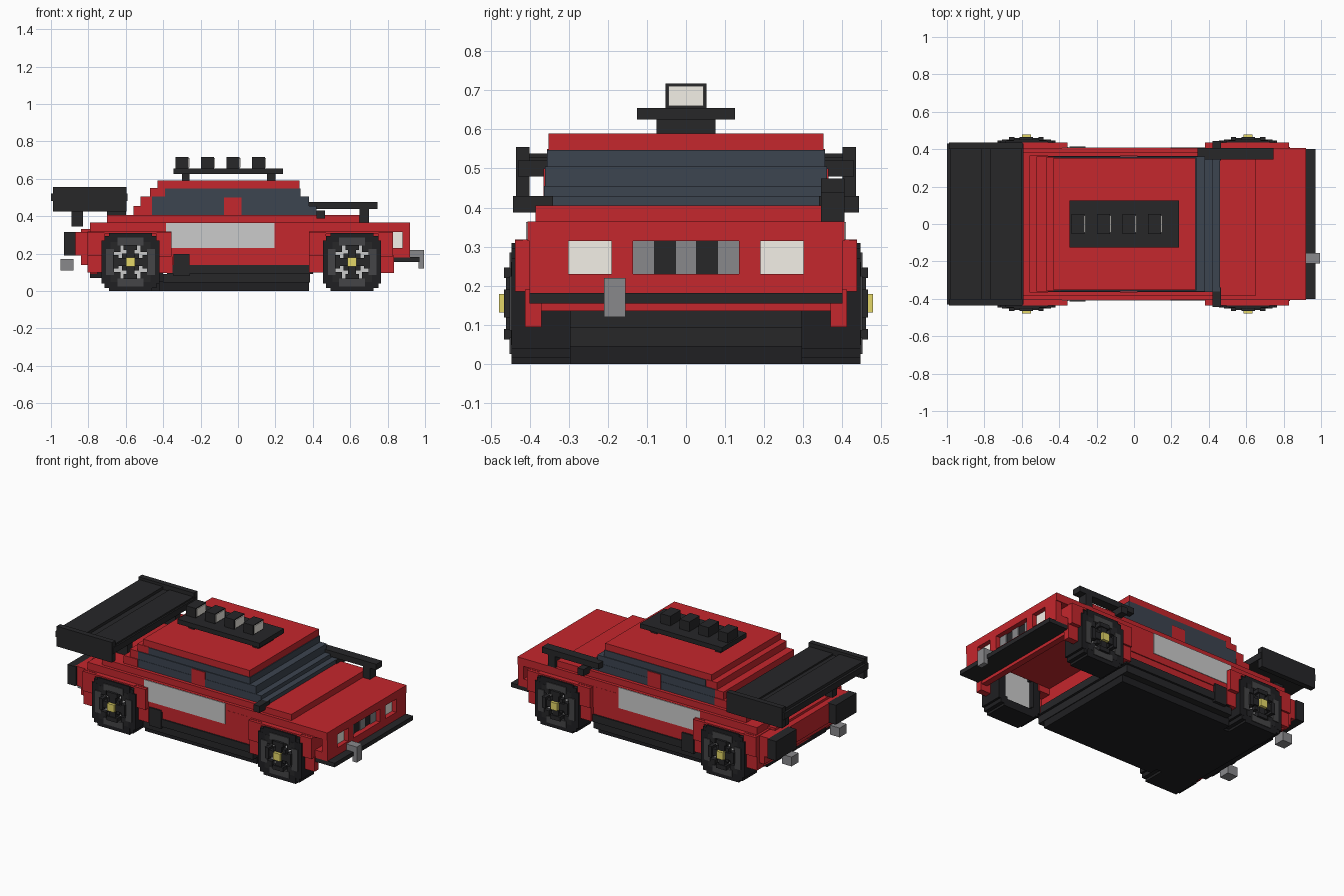
import bpy, bmesh


def mat(name, c):
    m = bpy.data.materials.new(name)
    m.diffuse_color = (*c, 1)
    return m


RED = mat("red_paint", (0.56, 0.02, 0.026))
BLACK = mat("black_plastic", (0.02, 0.02, 0.022))
RUBBER = mat("rubber", (0.014, 0.014, 0.016))
GLASS = mat("glass", (0.045, 0.058, 0.08))
RIM = mat("rim_grey", (0.06, 0.06, 0.063))
GREY = mat("grey", (0.25, 0.25, 0.26))
SILVER = mat("silver", (0.55, 0.55, 0.55))
WHITE = mat("lamp_white", (0.9, 0.87, 0.8))
YELLOW = mat("hub_yellow", (0.78, 0.68, 0.14))


def part(name, m, boxes, mirror=False):
    """Boxes are x0, x1, y0, y1, z0, z1; mirror copies across y = 0."""
    bm = bmesh.new()
    todo = list(boxes)
    if mirror:
        todo += [(a, b, -d, -c, e, f) for a, b, c, d, e, f in boxes]
    for a, b, c, d, e, f in todo:
        vs = bmesh.ops.create_cube(bm, size=1)["verts"]
        for v in vs:
            v.co = ((a + b) / 2 + v.co.x * (b - a),
                    (c + d) / 2 + v.co.y * (d - c),
                    (e + f) / 2 + v.co.z * (f - e))
    me = bpy.data.meshes.new(name)
    bm.to_mesh(me)
    bm.free()
    me.materials.append(m)
    ob = bpy.data.objects.new(name, me)
    bpy.context.collection.objects.link(ob)
    return ob


# Main body tub and deck layers
part("body_core", RED, [
    (-0.84, -0.35, -0.29, 0.29, 0.14, 0.33),
    (-0.36, 0.39, -0.40, 0.40, 0.14, 0.34),
    (0.38, 0.83, -0.29, 0.29, 0.23, 0.33)])
part("body_deck", RED, [
    (-0.79, 0.92, -0.405, 0.405, 0.315, 0.365),
    (-0.70, 0.65, -0.385, 0.385, 0.36, 0.405)])
part("door_steps", RED, [
    (-0.36, 0.39, 0.39, 0.406, 0.185, 0.32)], True)
part("rear_panel", RED, [
    (-0.88, -0.72, -0.40, 0.40, 0.19, 0.315),
    (-0.84, -0.72, -0.40, 0.40, 0.14, 0.20),
    (-0.79, -0.75, -0.40, 0.40, 0.09, 0.15)])

# Wheel arches with stepped openings
for name, cx in (("front_arch", 0.61), ("rear_arch", -0.575)):
    part(name, RED, [
        (cx - 0.23, cx + 0.22, 0.29, 0.418, 0.285, 0.318),
        (cx - 0.23, cx - 0.14, 0.29, 0.437, 0.19, 0.316),
        (cx - 0.23, cx - 0.155, 0.36, 0.425, 0.10, 0.19),
        (cx + 0.14, cx + 0.22, 0.29, 0.437, 0.185, 0.316),
        (cx + 0.15, cx + 0.225, 0.37, 0.412, 0.095, 0.19),
        (cx - 0.14, cx + 0.14, 0.29, 0.437, 0.305, 0.318)], True)

# Stepped cabin: rear pillars, roof and glass
part("rear_hatch", RED, [
    (-0.56, -0.46, -0.365, 0.365, 0.40, 0.455),
    (-0.52, -0.43, -0.36, 0.36, 0.455, 0.505),
    (-0.47, -0.39, -0.355, 0.355, 0.505, 0.55)])
part("roof", RED, [(-0.43, 0.33, -0.352, 0.352, 0.545, 0.59)])
part("windows", GLASS, [
    (-0.48, 0.42, -0.363, 0.363, 0.405, 0.455),
    (-0.46, 0.38, -0.361, 0.361, 0.455, 0.505),
    (-0.39, 0.335, -0.356, 0.356, 0.505, 0.547),
    (0.33, 0.46, -0.36, 0.36, 0.40, 0.43)])
part("door_pillar", RED, [(-0.075, 0.02, 0.34, 0.365, 0.40, 0.50)], True)
part("side_panel", SILVER, [(-0.385, 0.195, 0.38, 0.409, 0.23, 0.363)], True)

# Nose frame with recessed lamps and grille
part("nose_frame", RED, [
    (0.82, 0.92, -0.40, 0.40, 0.18, 0.23),
    (0.88, 0.92, -0.40, -0.30, 0.23, 0.32),
    (0.88, 0.92, 0.30, 0.40, 0.23, 0.32),
    (0.88, 0.92, 0.135, 0.19, 0.23, 0.32),
    (0.88, 0.92, -0.19, -0.135, 0.23, 0.32)])
part("chin", RED, [(0.79, 0.83, -0.39, 0.39, 0.135, 0.16)])
part("headlamps", WHITE, [(0.83, 0.89, 0.19, 0.30, 0.23, 0.318)], True)
part("grille_grey", GREY, [(0.83, 0.89, y, y + 0.054, 0.23, 0.318)
                           for y in (-0.135, -0.027, 0.081)])
part("grille_black", BLACK, [(0.83, 0.885, y, y + 0.054, 0.23, 0.318)
                             for y in (-0.081, 0.027)])
part("splitter", BLACK, [(0.83, 0.97, -0.40, 0.40, 0.155, 0.182)])
part("tow_hook", GREY, [(0.92, 0.995, -0.21, -0.155, 0.182, 0.22),
                        (0.965, 0.995, -0.21, -0.155, 0.12, 0.19)])

# Floor, sills and mud flaps
part("floor", RUBBER, [(-0.42, 0.38, -0.35, 0.35, 0.0, 0.05),
                       (-0.68, -0.40, -0.30, 0.30, 0.0, 0.15),
                       (-0.79, -0.67, -0.30, 0.30, 0.07, 0.15)])
part("sills", BLACK, [(-0.40, 0.385, -0.395, 0.395, 0.045, 0.092),
                      (-0.38, 0.40, -0.408, 0.408, 0.092, 0.14)])
part("mud_flaps", BLACK, [(-0.345, -0.26, 0.38, 0.415, 0.08, 0.197)], True)

# Rear lamps and exhausts
part("tail_blocks", BLACK, [(-0.93, -0.87, 0.20, 0.41, 0.19, 0.315)], True)
part("exhausts", GREY, [(-0.95, -0.88, 0.21, 0.28, 0.11, 0.17)], True)

# Stepped block wheels
for name, cx in (("front", 0.61), ("rear", -0.575)):
    z = 0.155

    def ring(w, h, y0, y1):
        return (cx - w, cx + w, y0, y1, z - h, z + h)

    def around(a, b, h, y0, y1):
        return [(cx + a, cx + b, y0, y1, z - h, z + h),
                (cx - b, cx - a, y0, y1, z - h, z + h),
                (cx - h, cx + h, y0, y1, z + a, z + b),
                (cx - h, cx + h, y0, y1, z - b, z - a)]

    def quad(d, s, y0, y1):
        return [(cx + i * d - s, cx + i * d + s, y0, y1,
                 z + k * d - s, z + k * d + s) for i in (-1, 1) for k in (-1, 1)]

    part(name + "_tyres", RUBBER, around(0.105, 0.155, 0.115, 0.295, 0.447)
         + quad(0.115, 0.025, 0.295, 0.446), True)
    part(name + "_discs", SILVER, [ring(0.106, 0.106, 0.33, 0.42)], True)
    part(name + "_rims", RIM, around(0.088, 0.13, 0.07, 0.40, 0.452), True)
    part(name + "_rim_corners", BLACK, quad(0.08, 0.026, 0.40, 0.448), True)
    part(name + "_spokes", BLACK, around(0.065, 0.092, 0.036, 0.41, 0.466)
         + [ring(0.09, 0.022, 0.41, 0.46), ring(0.022, 0.09, 0.41, 0.46),
            ring(0.045, 0.045, 0.41, 0.45)], True)
    part(name + "_hubs", YELLOW, [ring(0.024, 0.024, 0.43, 0.478)], True)

# Rear wing
part("wing_plank", BLACK, [(-1.0, -0.59, -0.43, 0.43, 0.48, 0.52),
                           (-0.985, -0.815, -0.40, 0.40, 0.51, 0.538),
                           (-0.77, -0.60, -0.40, 0.40, 0.51, 0.53)])
part("wing_endplates", BLACK, [(-0.99, -0.595, 0.40, 0.435, 0.425, 0.555)], True)
part("wing_struts", BLACK, [(-0.89, -0.83, 0.22, 0.27, 0.345, 0.49),
                            (-0.70, -0.60, 0.22, 0.27, 0.40, 0.49)], True)

# Roof rack with spot lamps
part("roof_rack", BLACK, [(-0.345, 0.24, -0.125, 0.125, 0.625, 0.655),
                          (-0.30, -0.26, -0.075, 0.075, 0.585, 0.63),
                          (0.155, 0.20, -0.075, 0.075, 0.585, 0.63)])
xs = [-0.335, -0.198, -0.061, 0.075]
part("spot_lamps", BLACK, [(x, x + 0.07, -0.053, 0.053, 0.65, 0.717) for x in xs])
part("spot_faces", WHITE, [(x + 0.06, x + 0.075, -0.045, 0.045, 0.66, 0.711) for x in xs])

# Mirrors and air intake pipe
part("mirrors", BLACK, [(0.42, 0.465, 0.34, 0.443, 0.387, 0.43)], True)
part("intake_pipe", BLACK, [(0.34, 0.745, 0.345, 0.405, 0.438, 0.475),
                            (0.65, 0.70, 0.345, 0.405, 0.36, 0.44)])
